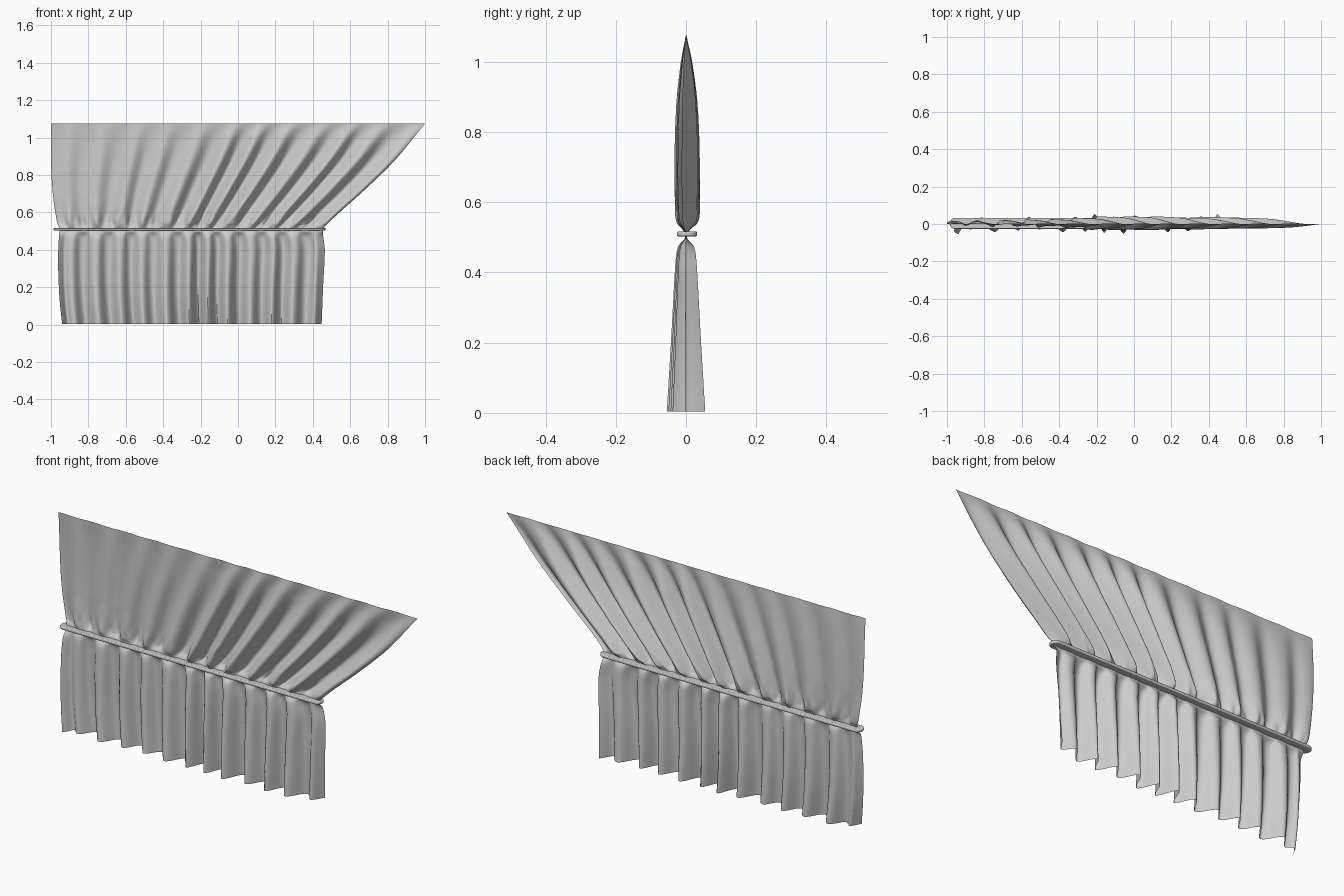
import bpy, bmesh, math, random

if "Cube" in bpy.data.objects:
    bpy.data.objects.remove(bpy.data.objects["Cube"])
random.seed(4)

TIE_Z, TOP_Z, LOW_Z = 0.51, 1.075, 0.004
FOLDS, COLS = 12, 360


def curve(keys, z):
    """Smooth interpolation through (z, value) pairs in rising z."""
    if z <= keys[0][0]:
        return keys[0][1]
    n = len(keys)
    for i in range(n - 1):
        (z0, v0), (z1, v1) = keys[i], keys[i + 1]
        if z <= z1:
            def slope(k):
                a, b = keys[max(k - 1, 0)], keys[min(k + 1, n - 1)]
                return (b[1] - a[1]) / (b[0] - a[0])
            h = z1 - z0
            t = (z - z0) / h
            return ((2*t**3 - 3*t*t + 1) * v0 + (t**3 - 2*t*t + t) * h * slope(i)
                    + (3*t*t - 2*t**3) * v1 + (t**3 - t*t) * h * slope(i + 1))
    return keys[-1][1]


# side outlines and fold depth, by height
left = [(0, -0.94), (0.15, -0.955), (0.35, -0.962), (0.48, -0.957), (0.51, -0.955),
        (0.56, -0.97), (0.7, -0.990), (0.85, -0.999), (1.075, -1.0)]
right = [(0, 0.447), (0.2, 0.455), (0.4, 0.464), (0.48, 0.455), (0.51, 0.455), (0.535, 0.475),
         (0.60, 0.543), (0.72, 0.677), (0.88, 0.840), (1.075, 1.0)]
depth = [(0, 0.050), (0.2, 0.039), (0.4, 0.029), (0.46, 0.024), (0.48, 0.017), (0.495, 0.004),
         (0.51, 0.003), (0.525, 0.010), (0.54, 0.024), (0.58, 0.032), (0.7, 0.036),
         (0.88, 0.030), (1.0, 0.016), (1.05, 0.006), (1.075, 0.001)]

# irregular strength of each fold
strength = [random.uniform(0.7, 1.1) for _ in range(FOLDS + 2)]


def fold_point(u, z):
    f = u * FOLDS + 0.1 * math.sin(9 * u + 1) + 0.06 * math.sin(23 * u)
    p = 2 * math.pi * f
    k = min(max(int(f), 0), FOLDS)
    t = f - int(f)
    t = t * t * (3 - 2 * t)
    s = strength[k] * (1 - t) + strength[k + 1] * t
    edge = min(1, u / 0.06, (1 - u) / 0.06)
    d = curve(depth, z)
    x = curve(left, z) * (1 - u) + curve(right, z) * u
    if z > TIE_Z:
        # upper folds are shallow on the left and fade out higher up there
        h = (z - TIE_Z) / (TOP_Z - TIE_Z)
        ease = min(1, 0.25 + 1.2 * u + 1.2 * max(0, 0.3 - h))
        y = d * s * ease * (math.sin(p) + 0.12 * math.sin(2 * p + 1))
        y += d * 0.2
        # small gathers just above the tie
        y += 0.005 * math.exp(-((h - 0.07) / 0.06) ** 2) * math.sin(2.6 * p) * edge
        x += 0.12 * d * math.cos(p) * edge * ease
        z += 0.001 * h ** 8 * math.sin(p)
    else:
        # lower folds are boxy pleats; the free ends turn back and forward
        y = d * s * (math.tanh(1.5 * math.sin(p)) + 0.12 * math.sin(0.37 * p))
        x += 0.12 * d * math.sin(2 * p) * edge
        e0, e1 = max(0, 1 - u / 0.04), max(0, 1 - (1 - u) / 0.04)
        y = y * (1 - e0) * (1 - e1) + 1.1 * d * (e1 - e0)
    return x, y, z


# cloth sheet, gathered along the tie
rows = [TIE_Z - (TIE_Z - LOW_Z) * (1 - i / 40) ** 1.7 for i in range(40)]
rows += [TIE_Z + (TOP_Z - TIE_Z) * (i / 65) ** 1.5 for i in range(66)]
bm = bmesh.new()
grid = [[bm.verts.new(fold_point(c / COLS, z)) for c in range(COLS + 1)] for z in rows]
for a, b in zip(grid, grid[1:]):
    for c in range(COLS):
        bm.faces.new((a[c], a[c + 1], b[c + 1], b[c]))
mesh = bpy.data.meshes.new("curtain_cloth")
bm.to_mesh(mesh)
bm.free()
for poly in mesh.polygons:
    poly.use_smooth = True
bpy.context.collection.objects.link(bpy.data.objects.new("curtain_cloth", mesh))

# long flat tie band with round ends, clasping the gathered cloth
R, HALF, X0, X1 = 0.029, 0.007, -0.957, 0.440
arc = [math.pi * (i / 12 - 0.5) for i in range(13)]
outline = [(X1 + R * math.cos(a), R * math.sin(a)) for a in arc]
outline += [(X0 - R * math.cos(a), -R * math.sin(a)) for a in arc]
bm = bmesh.new()
base = bm.faces.new([bm.verts.new((x, y + 0.003, TIE_Z - HALF)) for x, y in outline])
ext = bmesh.ops.extrude_face_region(bm, geom=[base])["geom"]
bmesh.ops.translate(bm, vec=(0, 0, 2 * HALF),
                    verts=[g for g in ext if isinstance(g, bmesh.types.BMVert)])
bmesh.ops.recalc_face_normals(bm, faces=bm.faces)
mesh = bpy.data.meshes.new("tie_band")
bm.to_mesh(mesh)
bm.free()
band = bpy.data.objects.new("tie_band", mesh)
bpy.context.collection.objects.link(band)
bev = band.modifiers.new("round_edge", 'BEVEL')
bev.width, bev.segments = 0.004, 3
bpy.context.view_layer.objects.active = band
band.select_set(True)
bpy.ops.object.shade_smooth_by_angle()
